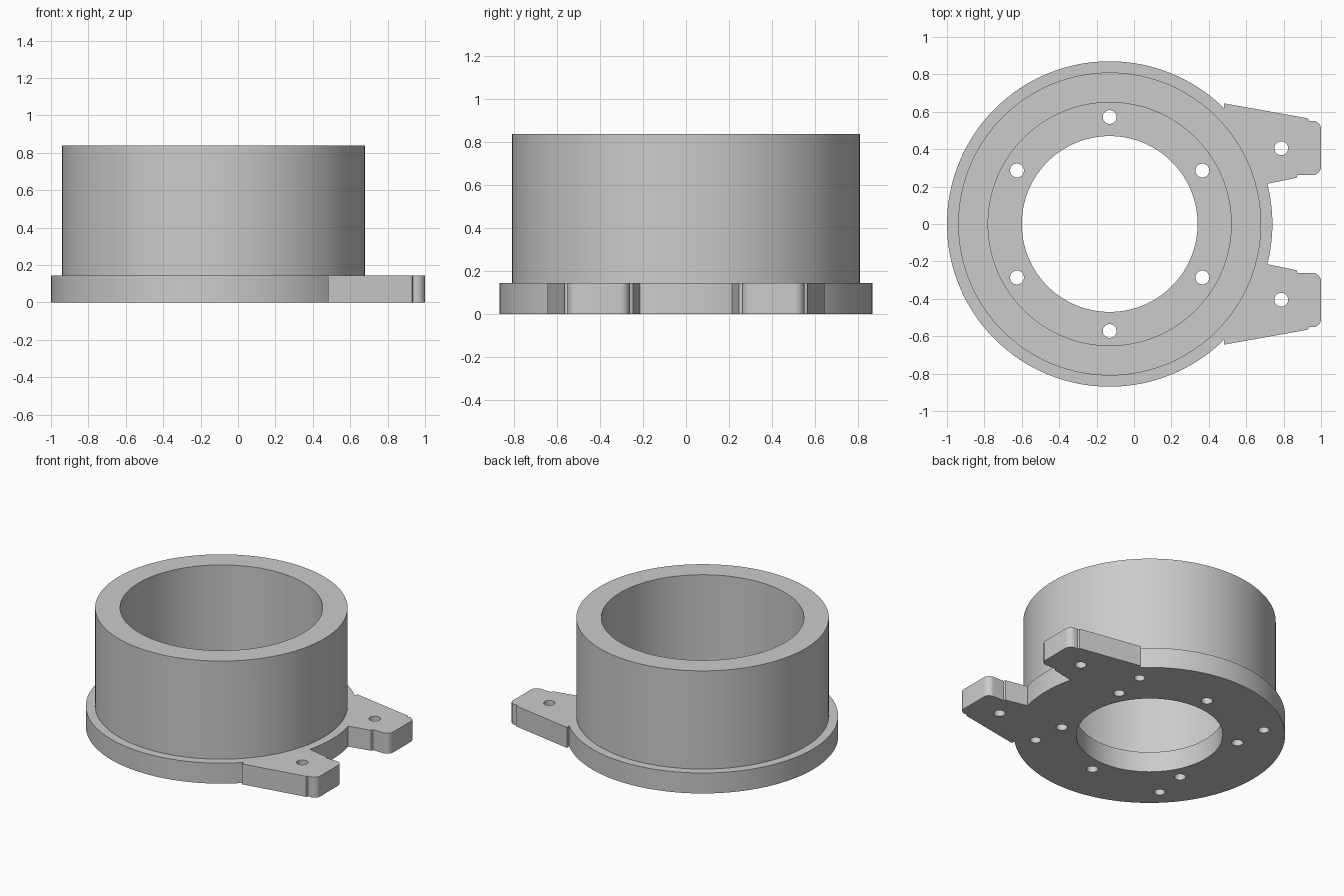
import bpy, bmesh
from math import cos, sin, pi, radians

cube = bpy.data.objects.get("Cube")
if cube:
    bpy.data.objects.remove(cube, do_unlink=True)

CX = -0.13        # axis of the round body
FLANGE = 0.145    # flange and floor thickness
HEIGHT = 0.84
SEGMENTS = 128

grey = bpy.data.materials.new("plain grey")
grey.use_nodes = True
colour = (0.6, 0.6, 0.6, 1)
grey.diffuse_color = colour
grey.node_tree.nodes["Principled BSDF"].inputs["Base Color"].default_value = colour


def make_object(name, bm):
    bmesh.ops.recalc_face_normals(bm, faces=bm.faces)
    mesh = bpy.data.meshes.new(name)
    bm.to_mesh(mesh)
    bm.free()
    mesh.materials.append(grey)
    obj = bpy.data.objects.new(name, mesh)
    bpy.context.collection.objects.link(obj)
    return obj


def lathe(name, profile):
    """Closed profile of (radius, z) turned about the body axis."""
    bm = bmesh.new()
    rings = []
    for i in range(SEGMENTS):
        a = 2 * pi * i / SEGMENTS
        rings.append([bm.verts.new((CX + r * cos(a), r * sin(a), z)) for r, z in profile])
    n = len(profile)
    for i, ring in enumerate(rings):
        after = rings[(i + 1) % SEGMENTS]
        for j in range(n):
            k = (j + 1) % n
            bm.faces.new((ring[j], after[j], after[k], ring[k]))
    return make_object(name, bm)


def prism(name, outline, z0, z1):
    bm = bmesh.new()
    low = [bm.verts.new((x, y, z0)) for x, y in outline]
    high = [bm.verts.new((x, y, z1)) for x, y in outline]
    bm.faces.new(low)
    bm.faces.new(high)
    for i in range(len(low)):
        k = (i + 1) % len(low)
        bm.faces.new((low[i], low[k], high[k], high[i]))
    return make_object(name, bm)


def arc(x, y, r, start, end, steps):
    angles = [radians(start + (end - start) * i / steps) for i in range(steps + 1)]
    return [(x + r * cos(a), y + r * sin(a)) for a in angles]


def combine(target, tool, operation):
    mod = target.modifiers.new(operation.lower(), 'BOOLEAN')
    mod.operation = operation
    mod.solver = 'EXACT'
    mod.object = tool
    bpy.context.view_layer.objects.active = target
    bpy.ops.object.modifier_apply(modifier=mod.name)
    bpy.data.objects.remove(tool, do_unlink=True)


# Round body: flange, tall wall and pierced floor
body = lathe("flanged_housing", [
    (0.47, 0), (0.87, 0), (0.87, FLANGE), (0.81, FLANGE),
    (0.81, HEIGHT), (0.65, HEIGHT), (0.65, FLANGE), (0.47, FLANGE)])

# Two mirrored lugs with rounded tips and small shoulder steps
lug = ([(0.60, 0.22), (0.705, 0.213), (0.868, 0.247), (0.875, 0.262)]
       + arc(0.955, 0.307, 0.045, -90, 0, 8)
       + arc(0.955, 0.507, 0.045, 0, 90, 8)
       + [(0.935, 0.552), (0.93, 0.565), (0.482, 0.645), (0.482, 0.55)])
for side in (1, -1):
    combine(body, prism("lug", [(x, side * y) for x, y in lug], 0, FLANGE), 'UNION')

# Floor bolt holes, lug holes, and blind holes under the wall
holes = [(CX + 0.572 * cos(a), 0.572 * sin(a), 0.037, 0.25)
         for a in (radians(30 + 60 * i) for i in range(6))]
holes += [(0.787, side * 0.405, 0.037, 0.25) for side in (1, -1)]
holes += [(CX + 0.735 * cos(a), 0.735 * sin(a), 0.035, FLANGE + 0.01)
          for a in (radians(45 + 90 * i) for i in range(4))]
for x, y, r, top in holes:
    cutter = prism("hole_cutter", arc(x, y, r, 0, 348.75, 31), -0.1, top)
    combine(body, cutter, 'DIFFERENCE')

# Smooth round walls, crisp edges
bpy.ops.object.select_all(action='DESELECT')
body.select_set(True)
bpy.context.view_layer.objects.active = body
bpy.ops.object.shade_smooth_by_angle(angle=radians(25))
